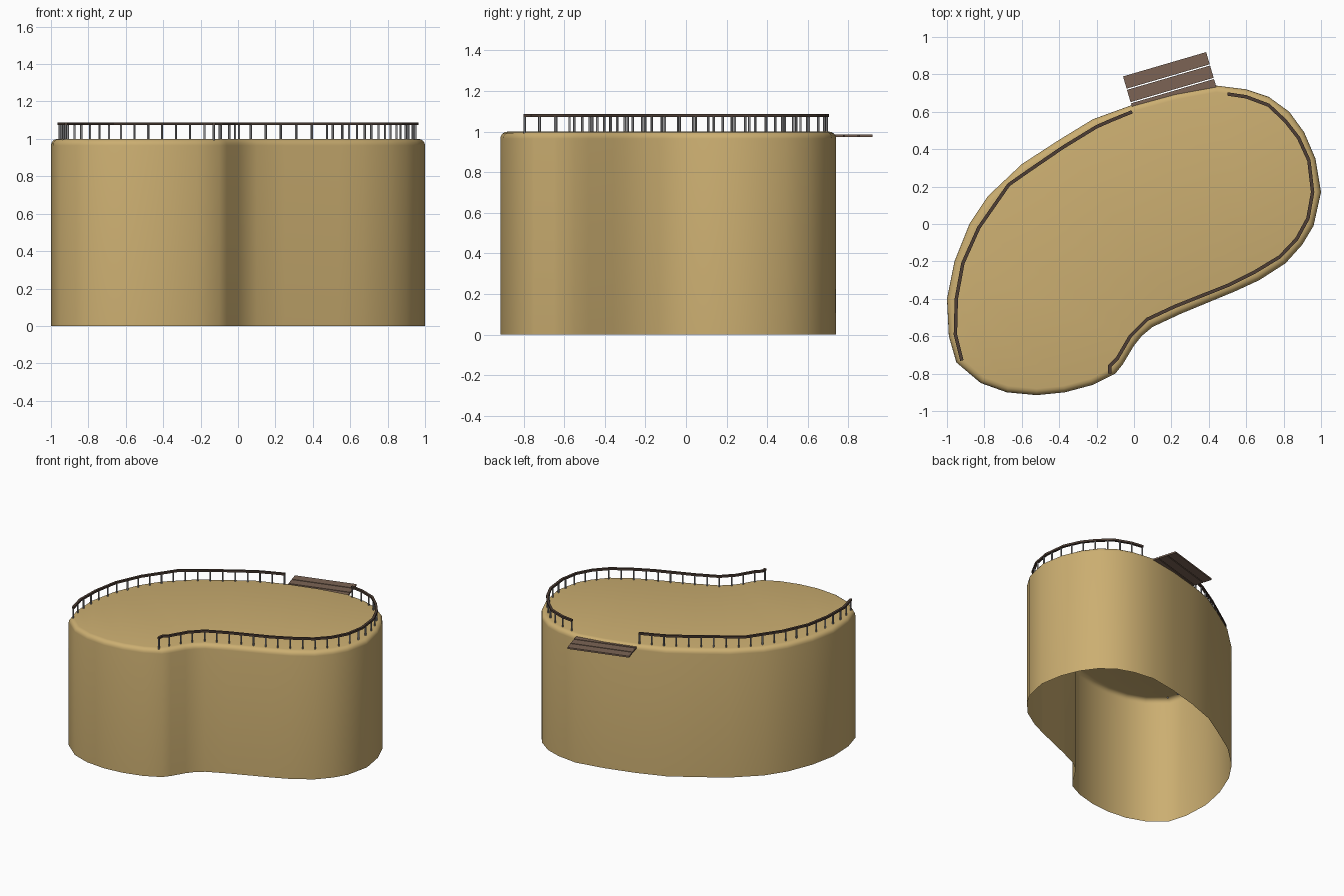
import bpy, bmesh, math
from mathutils import Vector, Matrix

if "Cube" in bpy.data.objects:
    bpy.data.objects.remove(bpy.data.objects["Cube"])


def material(name, color):
    m = bpy.data.materials.new(name)
    m.diffuse_color = (*color, 1)
    m.use_nodes = True
    m.node_tree.nodes["Principled BSDF"].inputs["Base Color"].default_value = m.diffuse_color
    return m


SAND = material("sand_tan", (0.60, 0.425, 0.165))
WOOD = material("plank_brown", (0.20, 0.127, 0.09))
DARK = material("dark_wood", (0.075, 0.048, 0.035))
STEEL = material("post_grey", (0.27, 0.27, 0.28))


def finish(bm, name, mat, smooth=False):
    bmesh.ops.recalc_face_normals(bm, faces=bm.faces)
    me = bpy.data.meshes.new(name)
    bm.to_mesh(me)
    bm.free()
    me.materials.append(mat)
    ob = bpy.data.objects.new(name, me)
    bpy.context.collection.objects.link(ob)
    if smooth:
        bpy.ops.object.select_all(action='DESELECT')
        ob.select_set(True)
        bpy.context.view_layer.objects.active = ob
        bpy.ops.object.shade_smooth_by_angle(angle=math.radians(45))
    return ob


def offset(path, d, closed):
    """Shift a 2D path sideways (to its right) by d with mitred corners."""
    out, n = [], len(path)
    for i, p in enumerate(path):
        p = Vector(p)
        a = Vector(path[i - 1]) if closed or i > 0 else None
        b = Vector(path[(i + 1) % n]) if closed or i < n - 1 else None
        t1 = (p - a).normalized() if a is not None else (b - p).normalized()
        t2 = (b - p).normalized() if b is not None else t1
        n1, n2 = Vector((t1.y, -t1.x)), Vector((t2.y, -t2.x))
        m = (n1 + n2).normalized()
        out.append(p + m * (d / max(m.dot(n1), 0.5)))
    return out


# Kidney-shaped body, clockwise outline
outline = [(0.44, 0.74), (0.60, 0.72), (0.72, 0.68), (0.83, 0.60), (0.91, 0.49),
           (0.97, 0.35), (1.0, 0.17), (0.96, -0.01), (0.90, -0.11), (0.81, -0.21),
           (0.67, -0.30), (0.54, -0.36), (0.25, -0.48), (0.10, -0.55), (0.04, -0.60),
           (0.0, -0.65), (-0.06, -0.75), (-0.10, -0.80), (-0.22, -0.86), (-0.37, -0.90),
           (-0.52, -0.915), (-0.68, -0.90), (-0.82, -0.85), (-0.95, -0.74), (-0.99, -0.60),
           (-1.0, -0.40), (-0.96, -0.20), (-0.88, 0.0), (-0.78, 0.15), (-0.60, 0.32),
           (-0.40, 0.45), (-0.22, 0.56), (0.0, 0.64), (0.22, 0.70)]
R = 0.035
levels = [(0, 0)] + [(R * (1 - math.cos(a)), 1 - R + R * math.sin(a))
                     for a in (k * math.pi / 8 for k in range(5))]
bm = bmesh.new()
rings = [[bm.verts.new((p.x, p.y, z)) for p in offset(outline, d, True)] for d, z in levels]
for lo, hi in zip(rings, rings[1:]):
    for i in range(len(lo)):
        j = (i + 1) % len(lo)
        bm.faces.new((lo[i], lo[j], hi[j], hi[i]))
cap = bm.faces.new(rings[-1])
bmesh.ops.triangulate(bm, faces=[cap])
body = finish(bm, "body", SAND, True)
# the open shell must face outward
if sum(p.normal.z for p in body.data.polygons) < 0:
    body.data.flip_normals()

# Railings: flat handrail on evenly spaced posts
rails = {
    "left": [(-0.92, -0.73), (-0.955, -0.59), (-0.95, -0.40), (-0.915, -0.21), (-0.83, -0.02),
             (-0.67, 0.21), (-0.57, 0.28), (-0.38, 0.41), (-0.20, 0.52), (-0.12, 0.555),
             (-0.01, 0.60)],
    "right": [(0.50, 0.695), (0.60, 0.68), (0.72, 0.635), (0.81, 0.55), (0.88, 0.46),
              (0.935, 0.34), (0.955, 0.17), (0.93, 0.03), (0.87, -0.08), (0.78, -0.175),
              (0.64, -0.26), (0.51, -0.325), (0.22, -0.44), (0.07, -0.51), (-0.02, -0.60),
              (-0.09, -0.72), (-0.13, -0.76), (-0.13, -0.80)]}
for side, path in rails.items():
    bm = bmesh.new()
    l, r = offset(path, -0.009, False), offset(path, 0.009, False)
    secs = [[bm.verts.new((p.x, p.y, z)) for p, z in
             ((a, 1.073), (b, 1.073), (b, 1.088), (a, 1.088))] for a, b in zip(l, r)]
    for s, t in zip(secs, secs[1:]):
        for k in range(4):
            bm.faces.new((s[k], s[(k + 1) % 4], t[(k + 1) % 4], t[k]))
    bm.faces.new(secs[0])
    bm.faces.new(secs[-1])
    finish(bm, side + "_handrail", DARK)

    pts = [Vector(p) for p in path]
    total = sum((b - a).length for a, b in zip(pts, pts[1:]))
    count = round(total / 0.088)
    bm = bmesh.new()
    for k in range(count + 1):
        s = 0.006 + (total - 0.012) * k / count
        for a, b in zip(pts, pts[1:]):
            seg = (b - a).length
            if s <= seg:
                break
            s -= seg
        p = a.lerp(b, s / seg)
        bmesh.ops.create_cone(bm, cap_ends=True, segments=8, radius1=0.006, radius2=0.006,
                              depth=0.085, matrix=Matrix.Translation((p.x, p.y, 1.0345)))
    finish(bm, side + "_posts", STEEL, True)

# Platform of three planks at the railing gap, innermost runs into the wall
ang = math.atan2(0.13, 0.444)
inward = Vector((math.sin(ang), -math.cos(ang)))
start = Vector((0.1635, 0.854))
for i in range(3):
    c = start + inward * (0.034 + i * 0.075)
    bm = bmesh.new()
    bmesh.ops.create_cube(bm, size=1, matrix=Matrix.Translation((c.x, c.y, 0.98))
                          @ Matrix.Rotation(ang, 4, 'Z')
                          @ Matrix.Diagonal((0.463, 0.068, 0.012, 1)))
    finish(bm, "platform_plank_%d" % (i + 1), WOOD)
